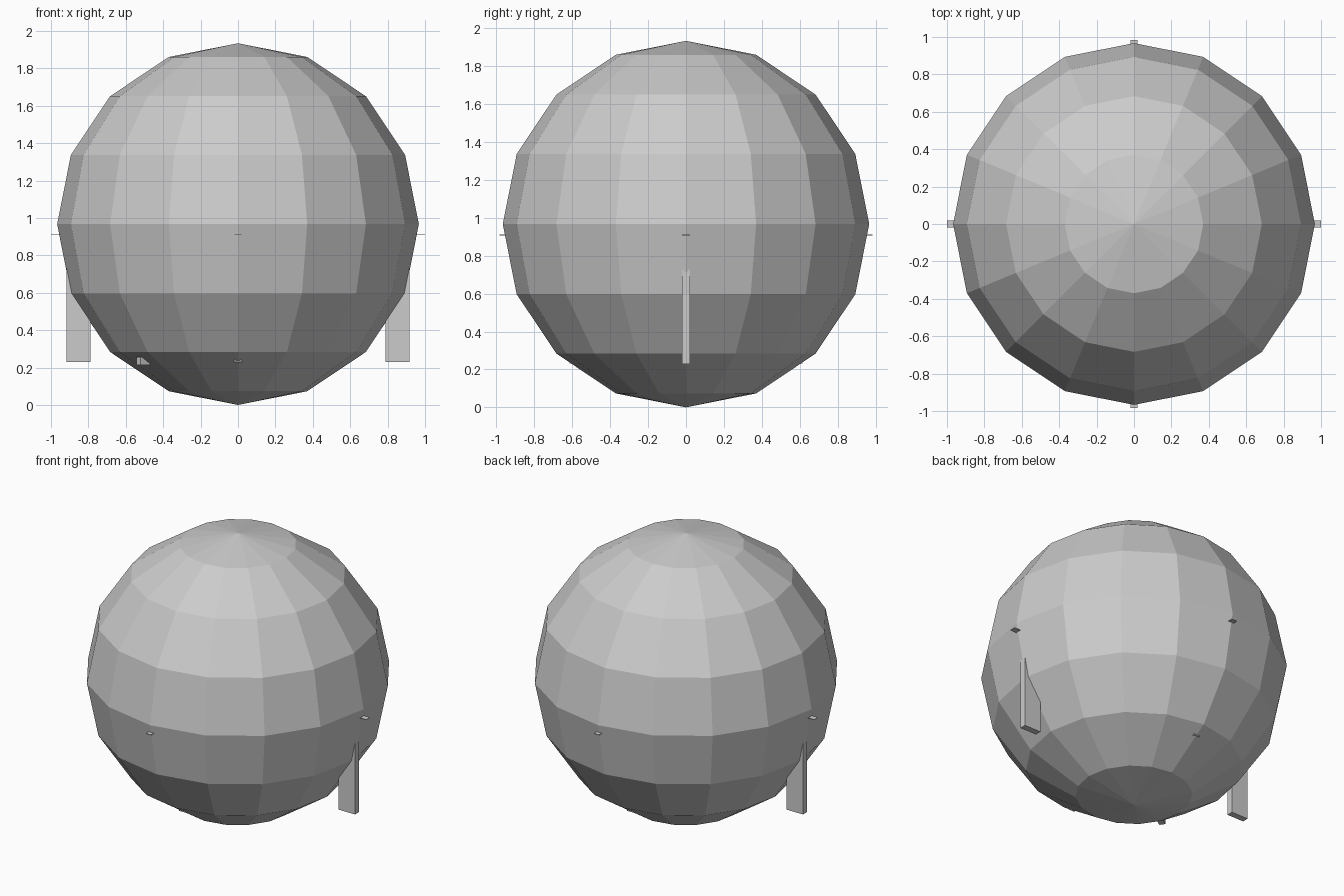
import bpy
import math

if "Cube" in bpy.data.objects:
    bpy.data.objects.remove(bpy.data.objects["Cube"])

R = 0.967  # sphere radius


def box(name, center, size, angle=0.0):
    bpy.ops.mesh.primitive_cube_add(size=1, location=center, rotation=(0, 0, angle))
    ob = bpy.context.object
    ob.name = name
    ob.scale = size
    return ob


# Faceted globe body
bpy.ops.mesh.primitive_uv_sphere_add(segments=16, ring_count=8, radius=R, location=(0, 0, R))
bpy.context.object.name = "globe_body"

for side, label in ((1, "right"), (-1, "left")):
    # Flat side legs, running up into the body
    box("leg_" + label, (side * 0.852, 0, 0.49), (0.128, 0.044, 0.52))
    # Thin side tabs just below the equator
    box("side_tab_" + label, (side * 0.965, 0, 0.91), (0.07, 0.04, 0.004))

for side, label in ((1, "back"), (-1, "front")):
    # Thin front and back tabs
    box("end_tab_" + label, (0, side * 0.955, 0.91), (0.04, 0.06, 0.004))
    # Lower pegs under the body
    box("lower_peg_" + label, (0, side * 0.59, 0.238), (0.045, 0.05, 0.014))

# Single diagonal peg low on the front left
a = math.radians(213.75)
box("corner_peg", (0.61 * math.cos(a), 0.61 * math.sin(a), 0.235), (0.06, 0.04, 0.045), a)
